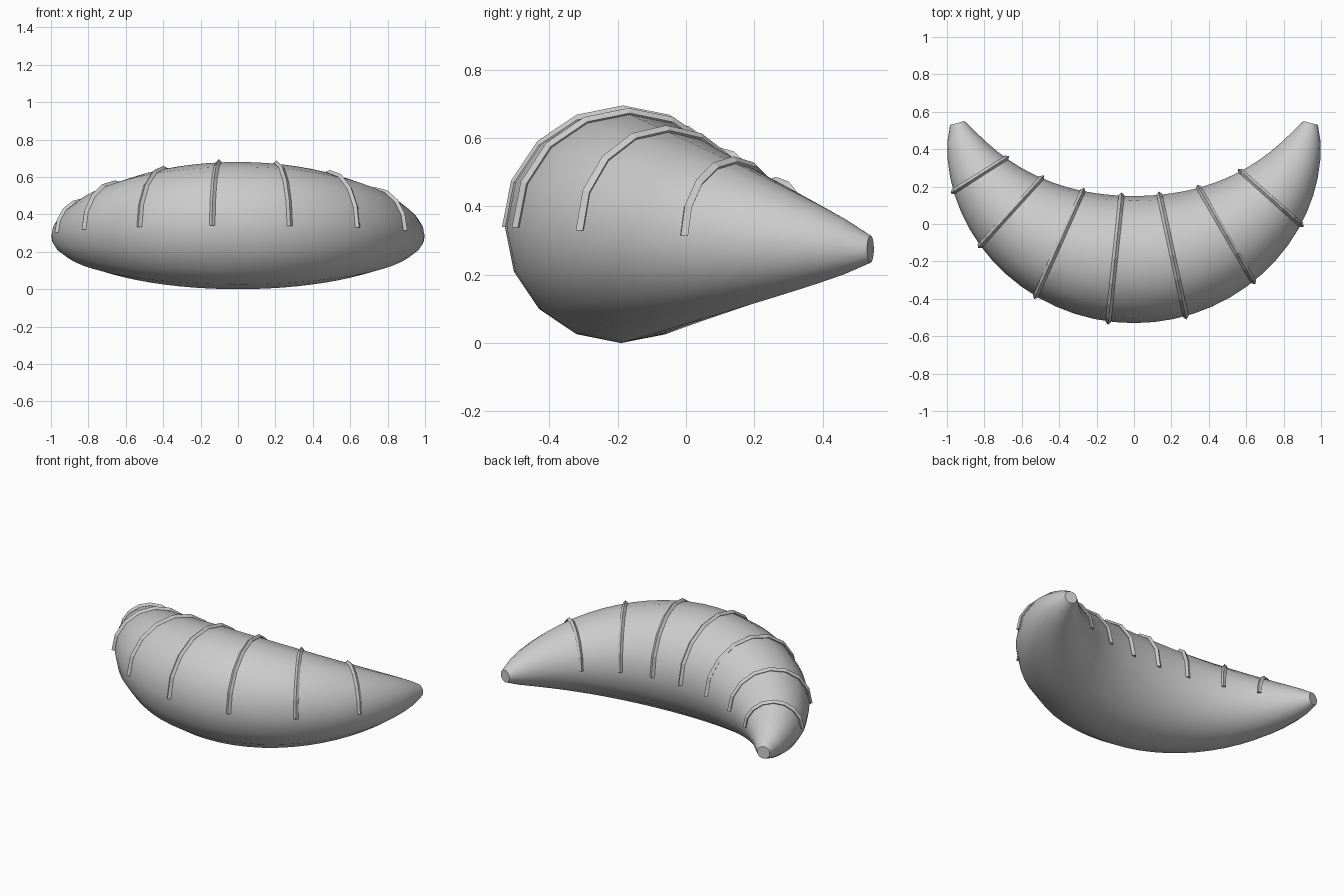
import bpy, bmesh
from math import sin, cos, pi, radians
from mathutils import Vector

if "Cube" in bpy.data.objects:
    bpy.data.objects.remove(bpy.data.objects["Cube"])

ARC_R = 0.976            # centre line is an arc in plan
ARC_Y = 0.786
END = radians(75.4)
SIDES = 16


def radius(a):
    t = min(abs(a) / END, 1.0)
    return 0.04 + 0.30 * max(cos(t * pi / 2), 0.0) ** 0.85


def centre(a):
    z = 0.34 - 0.065 * (a / END) ** 2
    return Vector((ARC_R * sin(a), ARC_Y - ARC_R * cos(a), z))


def outward(a):
    return Vector((sin(a), -cos(a), 0))


def tangent(a):
    return Vector((cos(a), sin(a), 0))


def loft(name, rings):
    """Skin a list of closed rings and cap both ends."""
    bm = bmesh.new()
    loops = [[bm.verts.new(p) for p in ring] for ring in rings]
    n = len(rings[0])
    for a, b in zip(loops, loops[1:]):
        for i in range(n):
            j = (i + 1) % n
            bm.faces.new((a[i], a[j], b[j], b[i]))
    bm.faces.new(loops[0])
    bm.faces.new(loops[-1])
    bmesh.ops.recalc_face_normals(bm, faces=bm.faces)
    mesh = bpy.data.meshes.new(name)
    bm.to_mesh(mesh)
    bm.free()
    obj = bpy.data.objects.new(name, mesh)
    bpy.context.collection.objects.link(obj)
    return obj


# Tapered crescent body
rings = []
STEPS = 32
for s in range(STEPS + 1):
    a = END * (2 * s / STEPS - 1)
    c, r = centre(a), radius(a)
    rings.append([c + r * (outward(a) * cos(2 * pi * k / SIDES) + Vector((0, 0, sin(2 * pi * k / SIDES))))
                  for k in range(SIDES)])
body = loft("crescent_body", rings)
bpy.context.view_layer.objects.active = body
body.select_set(True)
bpy.ops.object.shade_smooth_by_angle(angle=radians(40))
body.select_set(False)

# Half-hoop ridges over the top, with a diamond section
HALF = 0.015
for i, deg in enumerate((-57.6, -42.4, -24.2, -6.0, 12.2, 30.3, 48.5)):
    a = radians(deg)
    c, r = centre(a), radius(a) + 0.003
    hoop = []
    for k in range(9):
        u = pi * k / 8
        d = outward(a) * cos(u) + Vector((0, 0, sin(u)))
        p, t = c + r * d, tangent(a)
        hoop.append([p + HALF * d, p + HALF * t, p - HALF * d, p - HALF * t])
    loft(f"ridge_{i + 1}", hoop)
